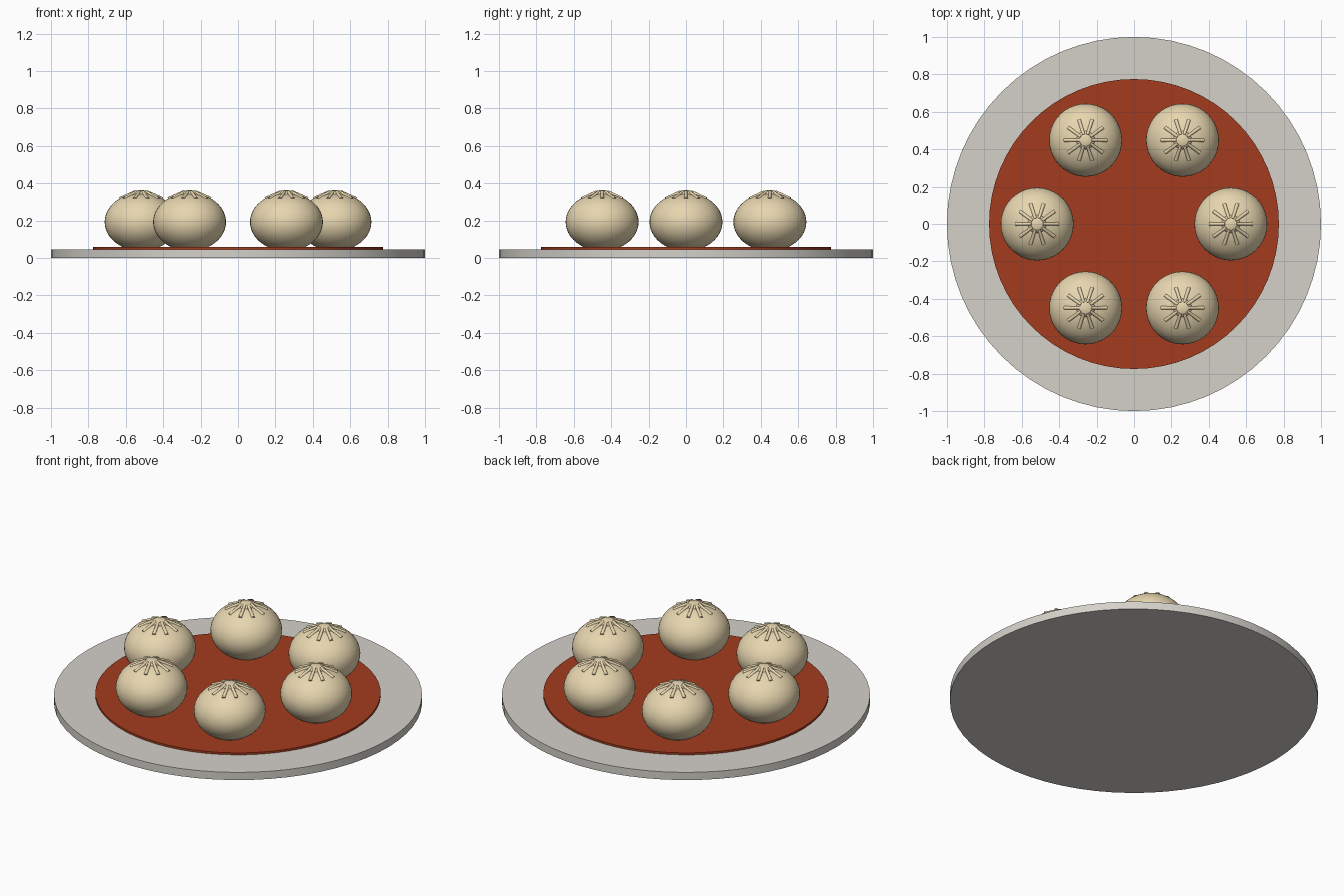
import bpy, math
from mathutils import Vector

if "Cube" in bpy.data.objects:
    bpy.data.objects.remove(bpy.data.objects["Cube"])

def material(name, col):
    m = bpy.data.materials.new(name)
    m.diffuse_color = (*col, 1)
    m.use_nodes = True
    m.node_tree.nodes["Principled BSDF"].inputs["Base Color"].default_value = m.diffuse_color
    return m

dough = material("dough", (0.80, 0.67, 0.43))
sauce_red = material("sauce", (0.37, 0.045, 0.013))
china = material("china", (0.66, 0.64, 0.59))

def finish(name, mat):
    o = bpy.context.object
    o.name = name
    o.data.materials.append(mat)
    bpy.ops.object.shade_smooth_by_angle(angle=math.radians(40))
    return o

def disc(name, r, z0, z1, mat):
    bpy.ops.mesh.primitive_cylinder_add(vertices=64, radius=r, depth=z1 - z0,
                                        location=(0, 0, (z0 + z1) / 2))
    return finish(name, mat)

def ellipsoid(name, loc, r, h, seg, rings):
    bpy.ops.mesh.primitive_uv_sphere_add(segments=seg, ring_count=rings, radius=1, location=loc)
    bpy.context.object.scale = (r, r, h)
    bpy.ops.object.transform_apply(location=False, rotation=False, scale=True)
    return finish(name, dough)

def pleat(name, centre, angle):
    # short tapered fold running down from the pinched top
    d = Vector((math.cos(angle), math.sin(angle), 0))
    a = centre + d * 0.03 + Vector((0, 0, 0.163))
    b = centre + d * 0.113 + Vector((0, 0, 0.124))
    bpy.ops.mesh.primitive_cone_add(vertices=10, radius1=0.008, radius2=0.010,
                                    depth=(b - a).length, location=(a + b) / 2)
    o = bpy.context.object
    o.rotation_euler = (b - a).to_track_quat('Z', 'Y').to_euler()
    return finish(name, dough)

# plate and sauce
disc("plate", 1.0, 0, 0.046, china)
disc("sauce", 0.775, 0.04, 0.058, sauce_red)

# ring of six pleated dumplings
for i in range(6):
    t = i * math.pi / 3
    c = Vector((0.518 * math.cos(t), 0.518 * math.sin(t), 0.192))
    ellipsoid(f"dumpling_{i}", c, 0.195, 0.155, 40, 24)
    ellipsoid(f"pinched_top_{i}", c + Vector((0, 0, 0.148)), 0.05, 0.023, 20, 12)
    for k in range(10):
        pleat(f"pleat_{i}_{k}", c, k * math.tau / 10)
